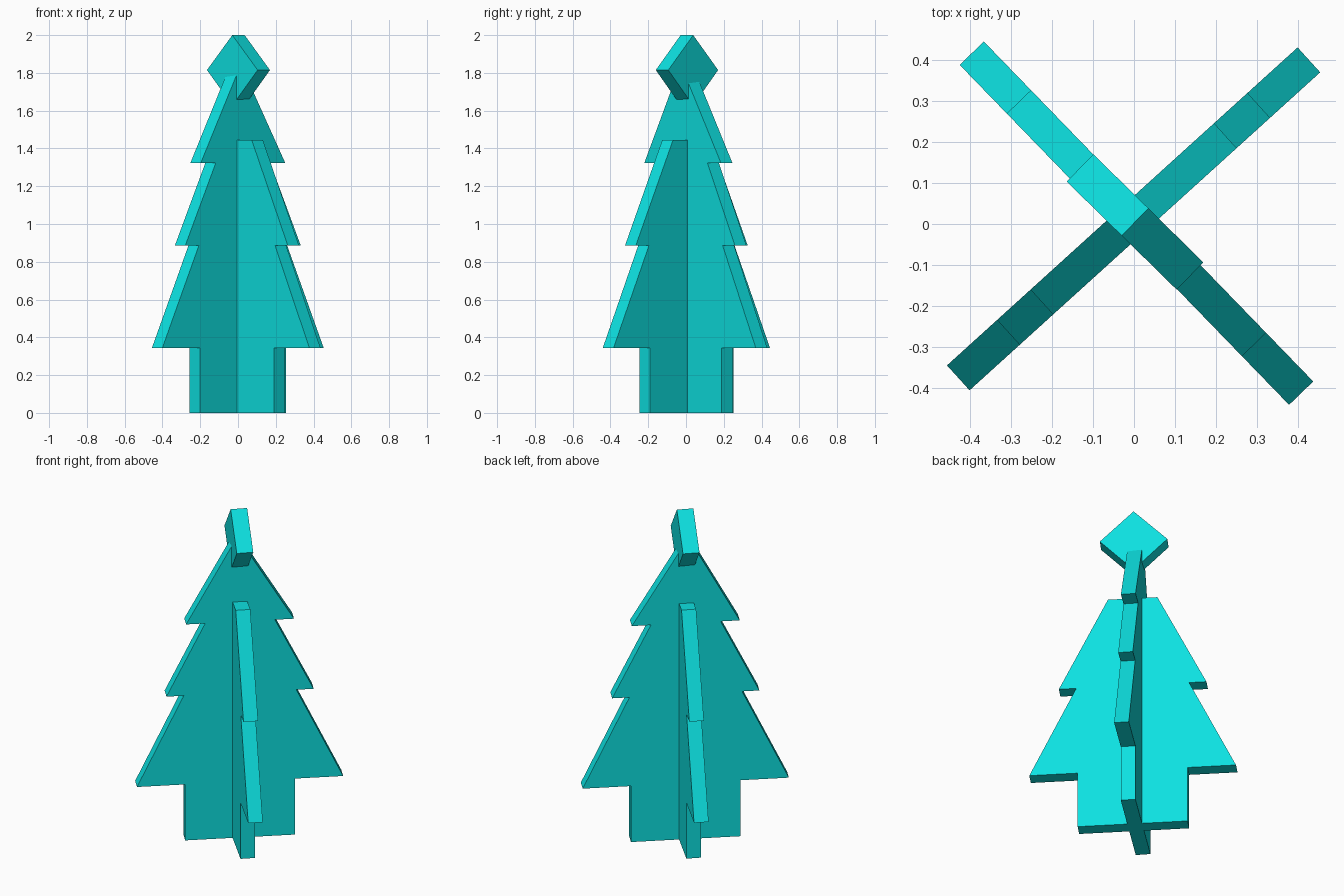
import bpy, bmesh, math

if "Cube" in bpy.data.objects:
    bpy.data.objects.remove(bpy.data.objects["Cube"])

teal = bpy.data.materials.new("teal")
teal.diffuse_color = (0.004, 0.75, 0.75, 1)
teal.use_nodes = True
teal.node_tree.nodes["Principled BSDF"].inputs["Base Color"].default_value = teal.diffuse_color


def panel(name, outline, thickness, angle, centre):
    """Extrude an upright (along, z) outline and turn it about z."""
    bm = bmesh.new()
    face = bm.faces.new([bm.verts.new((s, -thickness / 2, z)) for s, z in outline])
    ext = bmesh.ops.extrude_face_region(bm, geom=[face])
    new = [v for v in ext["geom"] if isinstance(v, bmesh.types.BMVert)]
    bmesh.ops.translate(bm, vec=(0, thickness, 0), verts=new)
    bmesh.ops.recalc_face_normals(bm, faces=bm.faces)
    me = bpy.data.meshes.new(name)
    bm.to_mesh(me)
    bm.free()
    me.materials.append(teal)
    ob = bpy.data.objects.new(name, me)
    ob.rotation_euler.z = math.radians(angle)
    ob.location = (*centre, 0)
    bpy.context.collection.objects.link(ob)
    return ob


def mirrored(right):
    return right + [(-s, z) for s, z in reversed(right)]


# Trunk and lowest tiers, shared by both crossing boards
base = [(0.307, 0), (0.307, 0.343), (0.577, 0.343), (0.315, 0.887), (0.412, 0.887)]

# Full-height board with three tiers; its tip is buried in the topper
tall = mirrored(base + [(0.195, 1.323), (0.302, 1.323), (0.04, 1.755)])
i = tall.index((-0.04, 1.755))
tall[i] = (-0.04, 1.80)
panel("tall_tree_board", tall, 0.082, 42.2, (-0.001, 0.0125))

# Shorter crossing board with a flat top
panel("short_tree_board", mirrored(base + [(0.138, 1.445)]), 0.082, -45.9, (0.006, 0.002))

# Diamond topper with a blunt lower point
diamond = [(0.033, 1.66), (0.188, 1.815), (0, 2.0), (-0.188, 1.815), (-0.033, 1.66)]
panel("diamond_topper", diamond, 0.093, -44.5, (0.0025, 0.005))
